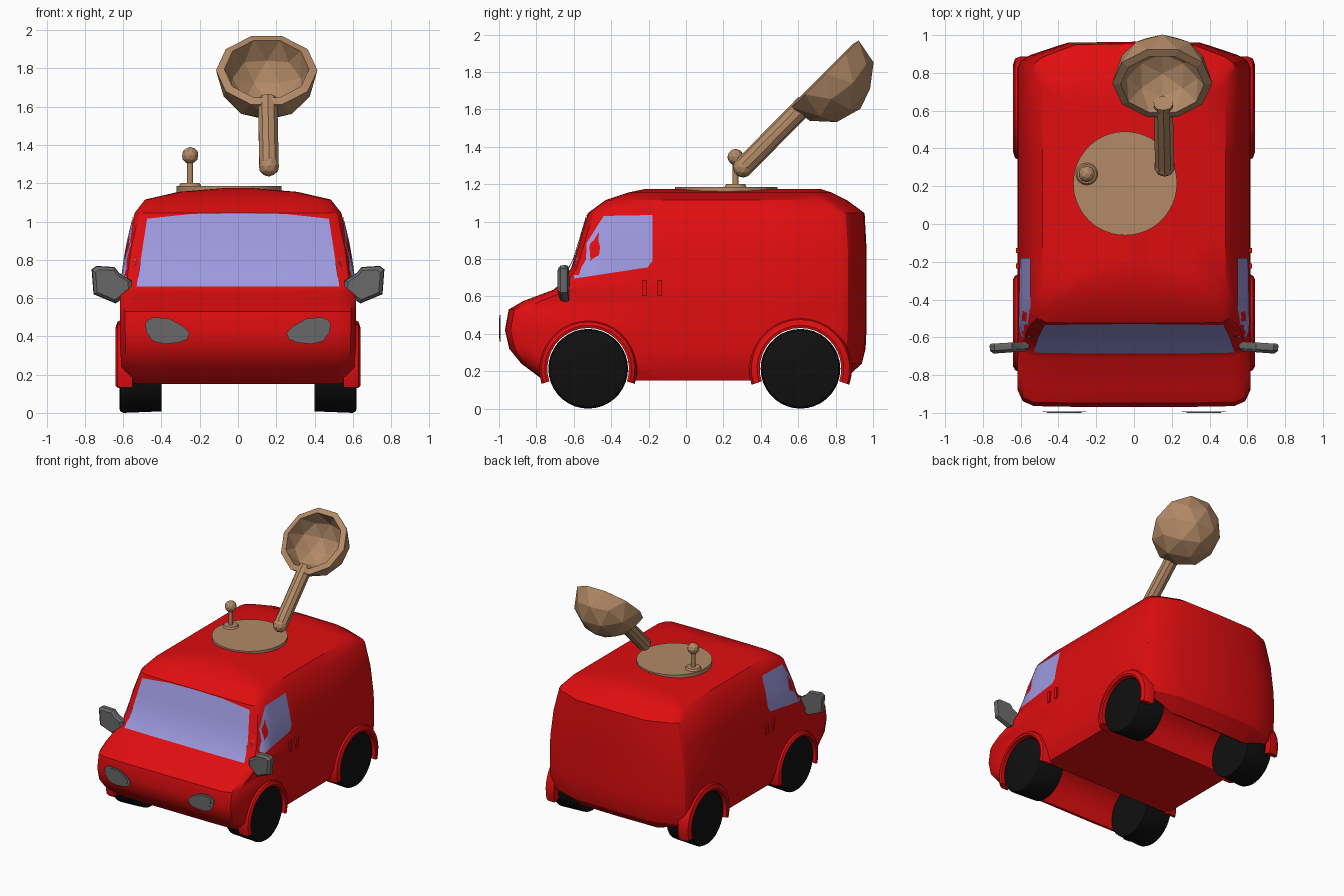
import bpy, bmesh, math
from mathutils import Vector, Matrix
from mathutils.bvhtree import BVHTree

if "Cube" in bpy.data.objects:
    bpy.data.objects.remove(bpy.data.objects["Cube"])


def material(name, rgb):
    m = bpy.data.materials.new(name)
    m.diffuse_color = (*rgb, 1)
    m.use_nodes = True
    m.node_tree.nodes["Principled BSDF"].inputs["Base Color"].default_value = m.diffuse_color
    return m


RED = material("red paint", (0.74, 0.004, 0.005))
GLASS = material("tinted glass", (0.34, 0.32, 0.74))
BLACK = material("black rubber", (0.005, 0.005, 0.005))
GREY = material("grey plastic", (0.14, 0.14, 0.14))
WOOD = material("tan wood", (0.45, 0.255, 0.135))


def finish(bm, name, mat, smooth=None):
    bmesh.ops.recalc_face_normals(bm, faces=bm.faces)
    me = bpy.data.meshes.new(name)
    bm.to_mesh(me)
    bm.free()
    ob = bpy.data.objects.new(name, me)
    bpy.context.collection.objects.link(ob)
    me.materials.append(mat)
    if smooth:
        activate(ob)
        bpy.ops.object.shade_smooth_by_angle(angle=math.radians(smooth))
    return ob


def activate(ob):
    bpy.ops.object.select_all(action='DESELECT')
    ob.select_set(True)
    bpy.context.view_layer.objects.active = ob


def loft(bm, rings, closed=False):
    """Skin equal-length closed rings; cap the ends or join them."""
    vs = [[bm.verts.new(p) for p in r] for r in rings]
    n = len(vs[0])
    for a, b in zip(vs, vs[1:] + (vs[:1] if closed else [])):
        for i in range(n):
            bm.faces.new((a[i], a[(i + 1) % n], b[(i + 1) % n], b[i]))
    if not closed:
        bm.faces.new(vs[0])
        bm.faces.new(vs[-1])


def rod(name, a, b, r, mat, sides=32, r2=None, smooth=40):
    a, b = Vector(a), Vector(b)
    d = b - a
    bm = bmesh.new()
    bmesh.ops.create_cone(bm, cap_ends=True, segments=sides, radius1=r,
                          radius2=r if r2 is None else r2, depth=d.length,
                          matrix=Matrix.Translation((a + b) / 2)
                          @ d.to_track_quat('Z', 'Y').to_matrix().to_4x4())
    return finish(bm, name, mat, smooth)


# Body: plan outlines stacked by height (z, front y, rear y, half width)
levels = [(0.15, -0.76, 0.84, 0.57), (0.24, -0.88, 0.94, 0.608),
          (0.32, -0.945, 0.96, 0.615), (0.42, -0.968, 0.965, 0.617),
          (0.53, -0.948, 0.965, 0.617), (0.575, -0.87, 0.965, 0.617),
          (0.635, -0.71, 0.965, 0.614), (0.66, -0.68, 0.965, 0.612),
          (0.75, -0.615, 0.965, 0.60), (0.86, -0.58, 0.965, 0.585),
          (1.045, -0.525, 0.955, 0.54), (1.115, -0.43, 0.86, 0.485),
          (1.155, -0.31, 0.78, 0.31), (1.174, -0.22, 0.72, 0.08)]


def outline(z, f, r, w):
    half = [(0.5 * w, f), (0.86 * w, f + 0.004), (0.955 * w, f + 0.03),
            (w, f + 0.09), (w, -0.1), (w, 0.35), (w, r - 0.14),
            (0.97 * w, r - 0.1), (0.89 * w, r - 0.07), (0.57 * w, r - 0.005)]
    return ([(0, f, z)] + [(x, y, z) for x, y in half] + [(0, r, z)]
            + [(-x, y, z) for x, y in reversed(half)])


bm = bmesh.new()
loft(bm, [outline(*l) for l in levels])
bmesh.ops.recalc_face_normals(bm, faces=bm.faces)
surface = BVHTree.FromBMesh(bm)
body = finish(bm, "van_body", RED)

# Wheel wells run across the whole underside
WHEELS = (("front", -0.523, 0.213), ("rear", 0.612, 0.213))
for tag, y, z in WHEELS:
    cut = rod("well_cutter", (-1, y, z), (1, y, z), 0.226, RED, 40, smooth=None)
    cut.hide_render = True
    mod = body.modifiers.new("well", 'BOOLEAN')
    mod.operation, mod.solver, mod.object = 'DIFFERENCE', 'EXACT', cut
    activate(body)
    bpy.ops.object.modifier_apply(modifier=mod.name)
    bpy.data.objects.remove(cut)
activate(body)
bpy.ops.object.shade_smooth_by_angle(angle=math.radians(32))

# Wheels and flared arches
for tag, y, z in WHEELS:
    outer = 0.262 if tag == "front" else 0.275
    for s, side in ((1, "right"), (-1, "left")):
        bm = bmesh.new()
        prof = [(0.40, 0.2), (0.60, 0.213), (0.615, 0.205), (0.62, 0.19)]
        loft(bm, [[(s * x, y + r * math.cos(a * math.tau / 36),
                    z + r * math.sin(a * math.tau / 36)) for a in range(36)]
                  for x, r in [(0.40, 0.205)] + prof[1:]])
        finish(bm, f"{tag}_{side}_wheel", BLACK, 40)
        bm = bmesh.new()
        sect = [(0.55, 0.218), (0.635, 0.218), (0.64, 0.232),
                (0.63, outer - 0.012), (0.605, outer), (0.55, outer)]
        rings = []
        for i in range(21):
            t = math.radians(-18 + 216 * i / 20)
            rings.append([(s * x, y + r * math.cos(t), z + r * math.sin(t))
                          for x, r in sect])
        loft(bm, rings)
        finish(bm, f"{tag}_{side}_arch", RED, 35)


# Windows: flat outlines projected onto the body skin
def pane(name, pts, to3d, direction):
    d = Vector(direction)
    bm = bmesh.new()
    bm.faces.new([bm.verts.new(to3d(*p)) for p in pts])
    for k in range(3):
        for axis, count in ((Vector((1, 0, 0)), 16), (Vector((0, 1, 0)), 16), (Vector((0, 0, 1)), 12)):
            if k or abs(axis.dot(d)) > 0.5:
                continue
            for i in range(-count, count + 1):
                bmesh.ops.bisect_plane(bm, geom=bm.verts[:] + bm.edges[:] + bm.faces[:],
                                       plane_co=axis * (i / count * 1.2), plane_no=axis)
    for v in bm.verts:
        hit = surface.ray_cast(v.co, d)[0]
        if hit:
            v.co = hit - d * 0.005
    return finish(bm, name, GLASS, 40)


pane("windscreen", [(-0.53, 0.66), (0.53, 0.66), (0.475, 1.015), (0.24, 1.04),
                    (0, 1.045), (-0.24, 1.04), (-0.475, 1.015)],
     lambda x, z: (x, -2, z), (0, 1, 0))
for s, side in ((1, "right"), (-1, "left")):
    pane(f"{side}_window", [(-0.60, 0.695), (-0.595, 0.785), (-0.44, 1.03),
                            (-0.18, 1.035), (-0.18, 0.79), (-0.205, 0.755)],
         lambda y, z: (2 * s, y, z), (-s, 0, 0))

    # Door handles
    for n, y in enumerate((-0.222, -0.14)):
        bm = bmesh.new()
        bmesh.ops.create_cube(bm, size=1, matrix=Matrix.Translation((s * 0.61, y, 0.645))
                              @ Matrix.Diagonal((0.03, 0.025, 0.085, 1)))
        finish(bm, f"{side}_door_handle_{n + 1}", RED)

    # Headlight: thin teardrop plate with a raised inner lens
    lamp = [(0.485, 0.465), (0.47, 0.485), (0.44, 0.50), (0.36, 0.493), (0.29, 0.455),
            (0.253, 0.42), (0.265, 0.385), (0.31, 0.367), (0.385, 0.36), (0.445, 0.375), (0.478, 0.42)]
    for label, k, y0, y1 in (("rim", 1, -0.992, -0.996), ("lens", 0.78, -0.996, -0.9995)):
        bm = bmesh.new()
        loft(bm, [[(s * (0.37 + (x - 0.37) * k), y, 0.43 + (z - 0.43) * k)
                   for x, z in lamp] for y in (y0, y1)])
        finish(bm, f"{side}_headlight_{label}", GREY)

    # Wing mirror: slanted housing with chamfered front
    shape = [(0.765, 0.75), (0.74, 0.768), (0.645, 0.762), (0.62, 0.73), (0.555, 0.69),
             (0.55, 0.64), (0.605, 0.595), (0.64, 0.572), (0.755, 0.62)]
    bm = bmesh.new()
    rings = []
    for k, y in ((0.95, -0.628), (1, -0.64), (0.97, -0.665), (0.8, -0.68)):
        rings.append([(s * (0.66 + (x - 0.66) * k), y - (x - 0.66) * 0.06,
                       0.67 + (z - 0.67) * k) for x, z in shape])
    loft(bm, rings)
    finish(bm, f"{side}_mirror", GREY, 30)

# Roof turntable with control lever
rod("roof_disc", (-0.047, 0.215, 1.14), (-0.047, 0.215, 1.186), 0.275, WOOD, 48)
rod("lever_base", (-0.25, 0.265, 1.18), (-0.25, 0.265, 1.2), 0.062, WOOD, 24, 0.05)
rod("lever_stick", (-0.25, 0.265, 1.19), (-0.25, 0.265, 1.32), 0.016, WOOD, 10)
bm = bmesh.new()
bmesh.ops.create_icosphere(bm, subdivisions=2, radius=0.044,
                           matrix=Matrix.Translation((-0.25, 0.265, 1.345)))
finish(bm, "lever_knob", WOOD)

# Throwing arm: low-poly handle with rounded foot, and a half-sphere bowl
rod("arm_handle", (0.162, 0.305, 1.29), (0.155, 0.64, 1.63), 0.053, WOOD, 10, smooth=None)
bm = bmesh.new()
bmesh.ops.create_icosphere(bm, subdivisions=2, radius=0.055,
                           matrix=Matrix.Translation((0.162, 0.305, 1.29)))
finish(bm, "arm_foot", WOOD)

bm = bmesh.new()
bmesh.ops.create_icosphere(bm, subdivisions=2, radius=0.265)
bmesh.ops.bisect_plane(bm, geom=bm.verts[:] + bm.edges[:] + bm.faces[:], dist=1e-4,
                       plane_co=(0, 0, 0), plane_no=(0, 0, 1), clear_outer=True)
bmesh.ops.transform(bm, verts=bm.verts, matrix=Matrix.Translation((0.15, 0.745, 1.79))
                    @ Matrix.Rotation(math.radians(45), 4, 'X')
                    @ Matrix.Rotation(math.radians(90), 4, 'Z'))
bowl = finish(bm, "arm_bowl", WOOD)
# outward normals: the bowl bulges away from its centre
bm = bmesh.new()
bm.from_mesh(bowl.data)
f = next(iter(bm.faces))
if f.normal.dot(f.calc_center_median() - Vector((0.15, 0.745, 1.79))) < 0:
    bmesh.ops.reverse_faces(bm, faces=bm.faces)
bm.to_mesh(bowl.data)
bm.free()
shell = bowl.modifiers.new("shell", 'SOLIDIFY')
shell.thickness, shell.offset = 0.045, -1
